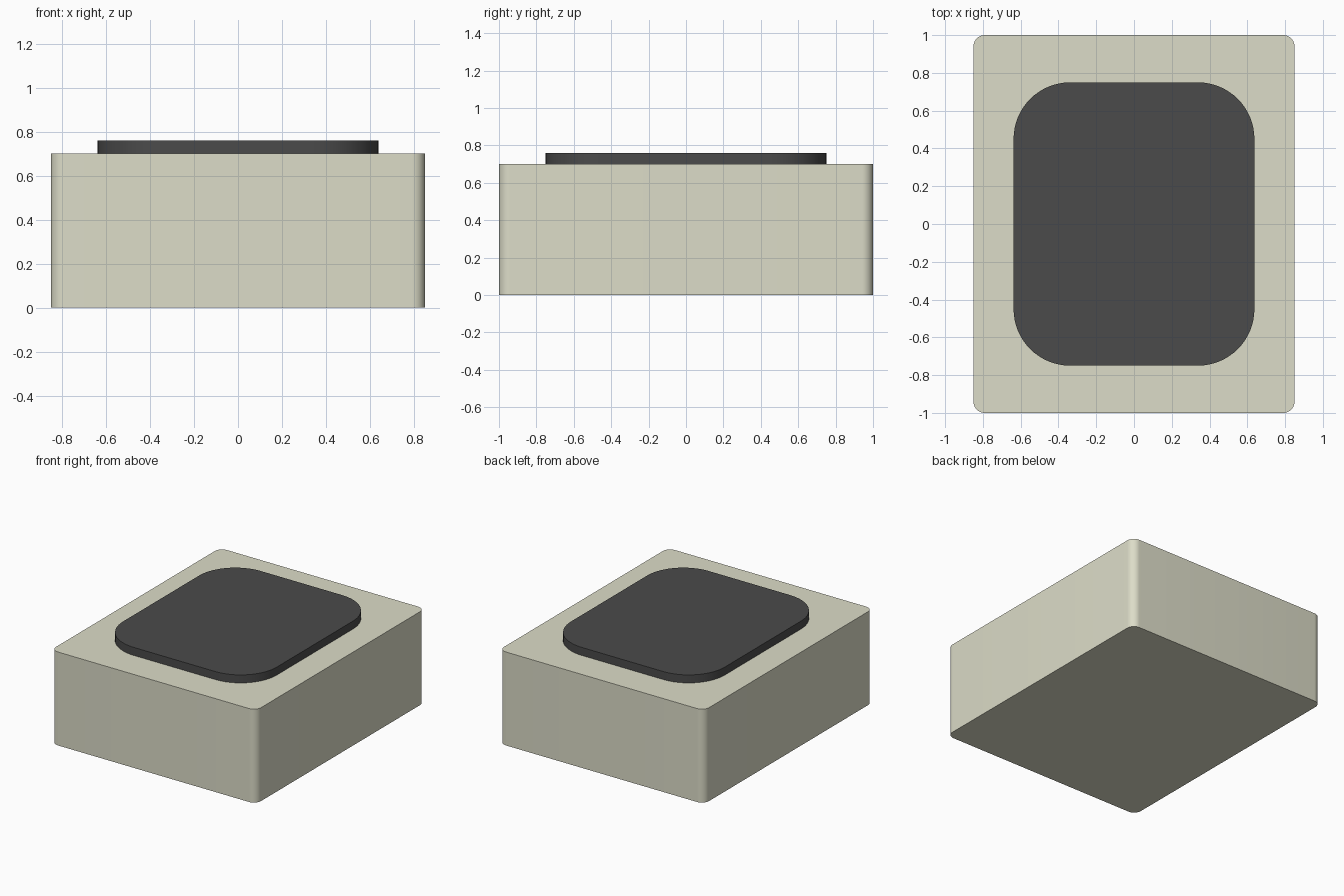
import bpy, bmesh, math

if "Cube" in bpy.data.objects:
    bpy.data.objects.remove(bpy.data.objects["Cube"])


def rounded_slab(name, half_x, half_y, z0, z1, radius, color, segments=12):
    """Rounded rectangle extruded straight up from z0 to z1."""
    bm = bmesh.new()
    verts = []
    for quarter, (sx, sy) in enumerate([(1, 1), (-1, 1), (-1, -1), (1, -1)]):
        for i in range(segments + 1):
            a = math.pi / 2 * (quarter + i / segments)
            verts.append(bm.verts.new((sx * (half_x - radius) + radius * math.cos(a),
                                       sy * (half_y - radius) + radius * math.sin(a), z0)))
    base = bm.faces.new(verts)
    top = bmesh.ops.extrude_face_region(bm, geom=[base], use_keep_orig=True)
    bmesh.ops.translate(bm, vec=(0, 0, z1 - z0),
                        verts=[g for g in top["geom"] if isinstance(g, bmesh.types.BMVert)])
    bmesh.ops.recalc_face_normals(bm, faces=bm.faces)

    mesh = bpy.data.meshes.new(name)
    bm.to_mesh(mesh)
    bm.free()
    mat = bpy.data.materials.new(name + "_material")
    mat.diffuse_color = (*color, 1)
    mat.use_nodes = True
    mat.node_tree.nodes["Principled BSDF"].inputs["Base Color"].default_value = mat.diffuse_color
    mesh.materials.append(mat)
    obj = bpy.data.objects.new(name, mesh)
    bpy.context.collection.objects.link(obj)

    bpy.ops.object.select_all(action='DESELECT')
    obj.select_set(True)
    bpy.context.view_layer.objects.active = obj
    bpy.ops.object.shade_smooth_by_angle(angle=math.radians(30))
    return obj


# Cream housing block
rounded_slab("body", 0.85, 1.0, 0.0, 0.70, 0.06, (0.72, 0.72, 0.58))

# Dark raised pad on top
rounded_slab("top_pad", 0.6375, 0.75, 0.70, 0.76, 0.30, (0.07, 0.07, 0.07), segments=16)
